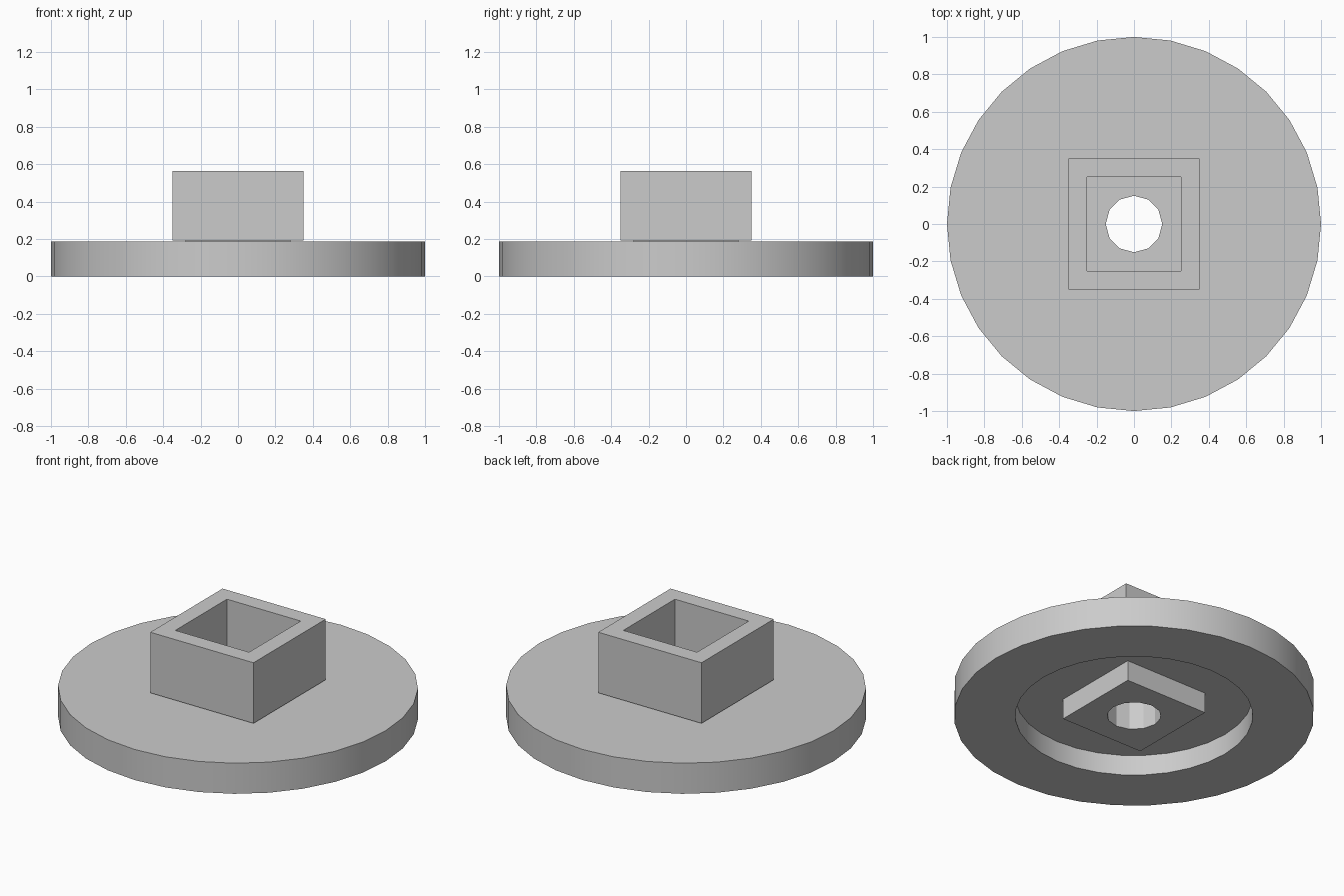
import bpy, bmesh, math
from mathutils import Vector

cube = bpy.data.objects.get("Cube")
if cube:
    bpy.data.objects.remove(cube, do_unlink=True)

grey = bpy.data.materials.new("plain grey")
grey.use_nodes = True
colour = (0.6, 0.6, 0.6, 1)
grey.diffuse_color = colour
grey.node_tree.nodes["Principled BSDF"].inputs["Base Color"].default_value = colour

DISC_TOP, BLOCK_TOP, SOCKET_TOP = 0.1875, 0.193, 0.5645


def finish(bm, name):
    bmesh.ops.recalc_face_normals(bm, faces=bm.faces)
    mesh = bpy.data.meshes.new(name)
    bm.to_mesh(mesh)
    bm.free()
    mesh.materials.append(grey)
    obj = bpy.data.objects.new(name, mesh)
    bpy.context.collection.objects.link(obj)
    bpy.ops.object.select_all(action='DESELECT')
    obj.select_set(True)
    bpy.context.view_layer.objects.active = obj
    bpy.ops.object.shade_smooth_by_angle(angle=math.radians(20))
    return obj


def polygon(radius, sides, turn=0.0):
    angles = [turn + math.tau * i / sides for i in range(sides)]
    return [(radius * math.cos(a), radius * math.sin(a)) for a in angles]


def square(half):
    return polygon(half * math.sqrt(2), 4, math.pi / 4)


def pierced_prism(name, outer, inner, low, high):
    """Upright prism with a hole running through it."""
    bm = bmesh.new()
    for loop in (outer, inner):
        verts = [bm.verts.new((x, y, low)) for x, y in loop]
        for a, b in zip(verts, verts[1:] + verts[:1]):
            bm.edges.new((a, b))
    bmesh.ops.triangle_fill(bm, edges=bm.edges[:], use_beauty=True, normal=(0, 0, 1))
    top = bmesh.ops.extrude_face_region(bm, geom=bm.faces[:], use_keep_orig=True)
    moved = [g for g in top["geom"] if isinstance(g, bmesh.types.BMVert)]
    bmesh.ops.translate(bm, verts=moved, vec=Vector((0, 0, high - low)))
    return finish(bm, name)


# Wide disc with a round recess underneath
profile = [(0.2, DISC_TOP), (1, DISC_TOP), (1, 0), (0.66, 0), (0.66, 0.125), (0.2, 0.125)]
bm = bmesh.new()
ring = [bm.verts.new((r, 0, z)) for r, z in profile]
edges = [bm.edges.new(p) for p in zip(ring, ring[1:] + ring[:1])]
bmesh.ops.spin(bm, geom=ring + edges, cent=(0, 0, 0), axis=(0, 0, 1),
               angle=math.tau, steps=32, use_merge=True)
bmesh.ops.remove_doubles(bm, verts=bm.verts, dist=0.0001)
finish(bm, "disc")

# Square hub through the disc, bored by the round hole
pierced_prism("hub", square(0.28), polygon(0.151, 12), 0, BLOCK_TOP)

# Open square socket on top
pierced_prism("socket", square(0.35), square(0.25), BLOCK_TOP, SOCKET_TOP)
